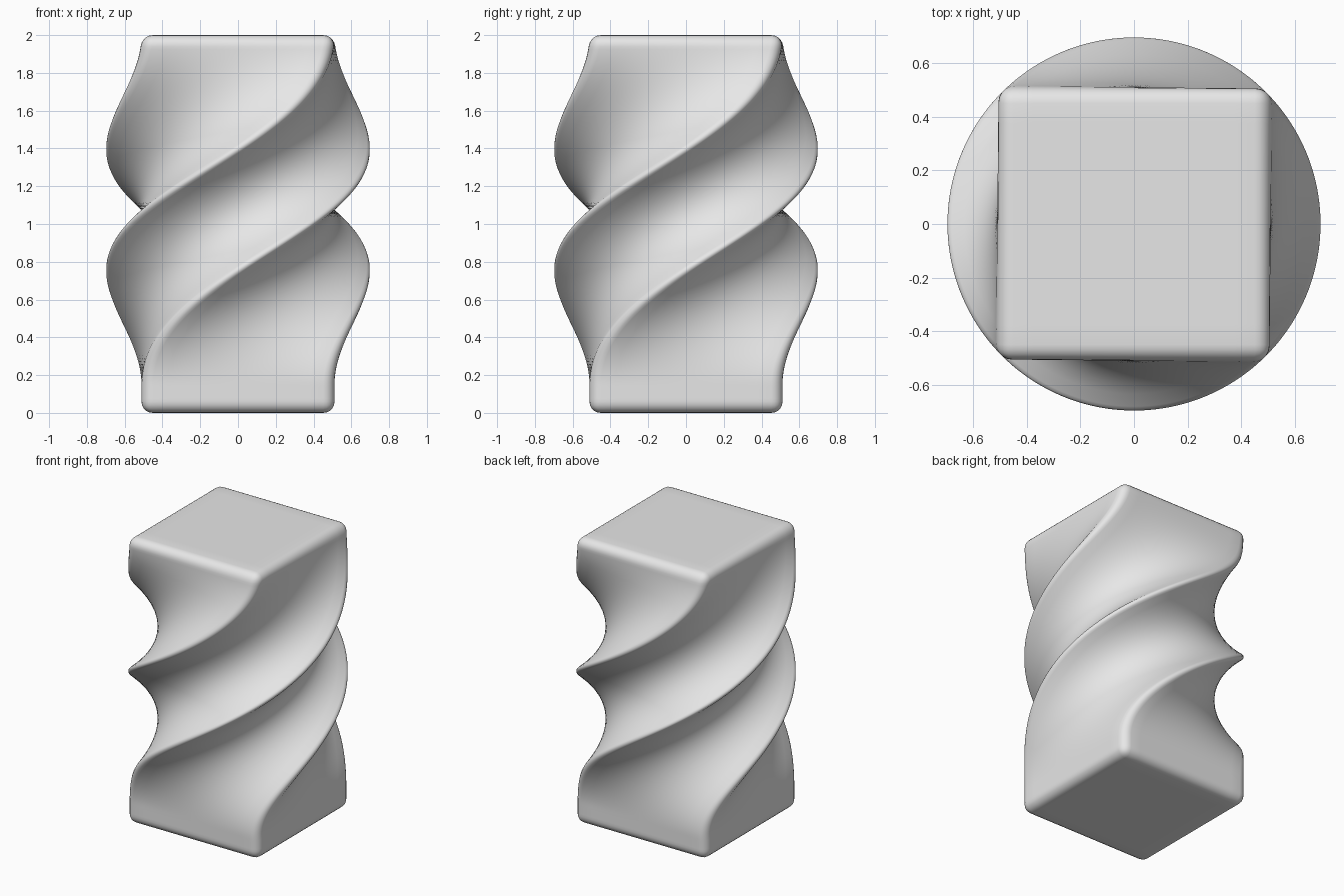
import bpy, bmesh, math
from mathutils import Matrix, Vector

default = bpy.data.objects.get("Cube")
if default:
    bpy.data.objects.remove(default, do_unlink=True)

HALF = 0.511          # half the side of the square section
HEIGHT = 2.0
ROUNDING = 0.06       # edge radius
TWIST_START = 0.15    # the foot below this stays straight
TWIST = math.pi       # total turn, eased in and out

# Plain grey material
grey = bpy.data.materials.new("light grey")
grey.use_nodes = True
colour = (0.8, 0.8, 0.8, 1)
grey.diffuse_color = colour
grey.node_tree.nodes["Principled BSDF"].inputs["Base Color"].default_value = colour

# Square column with rounded edges
bm = bmesh.new()
bmesh.ops.create_cube(bm, size=1, matrix=Matrix.Translation((0, 0, HEIGHT / 2))
                      @ Matrix.Diagonal((2 * HALF, 2 * HALF, HEIGHT, 1)))
bmesh.ops.bevel(bm, geom=bm.edges[:], offset=ROUNDING, offset_type='OFFSET',
                segments=5, profile=0.5, affect='EDGES')


def slice_evenly(axis, low, high, count):
    """Add evenly spaced loop cuts across one axis."""
    normal = Vector([float(i == axis) for i in range(3)])
    for i in range(count + 1):
        at = normal * (low + (high - low) * i / count)
        bmesh.ops.bisect_plane(bm, geom=bm.verts[:] + bm.edges[:] + bm.faces[:],
                               dist=1e-5, plane_co=at, plane_no=normal)


inner = HALF - ROUNDING
slice_evenly(2, ROUNDING, HEIGHT - ROUNDING, 110)
slice_evenly(0, -inner, inner, 12)
slice_evenly(1, -inner, inner, 12)

# Twist the column about its axis with a smooth ease
for v in bm.verts:
    t = min(max((v.co.z - TWIST_START) / (HEIGHT - TWIST_START), 0), 1)
    v.co = Matrix.Rotation(TWIST * t * t * (3 - 2 * t), 3, 'Z') @ v.co

bmesh.ops.recalc_face_normals(bm, faces=bm.faces[:])
for f in bm.faces:
    f.smooth = True

mesh = bpy.data.meshes.new("twisted_column")
bm.to_mesh(mesh)
bm.free()
mesh.materials.append(grey)
column = bpy.data.objects.new("twisted_column", mesh)
bpy.context.collection.objects.link(column)
